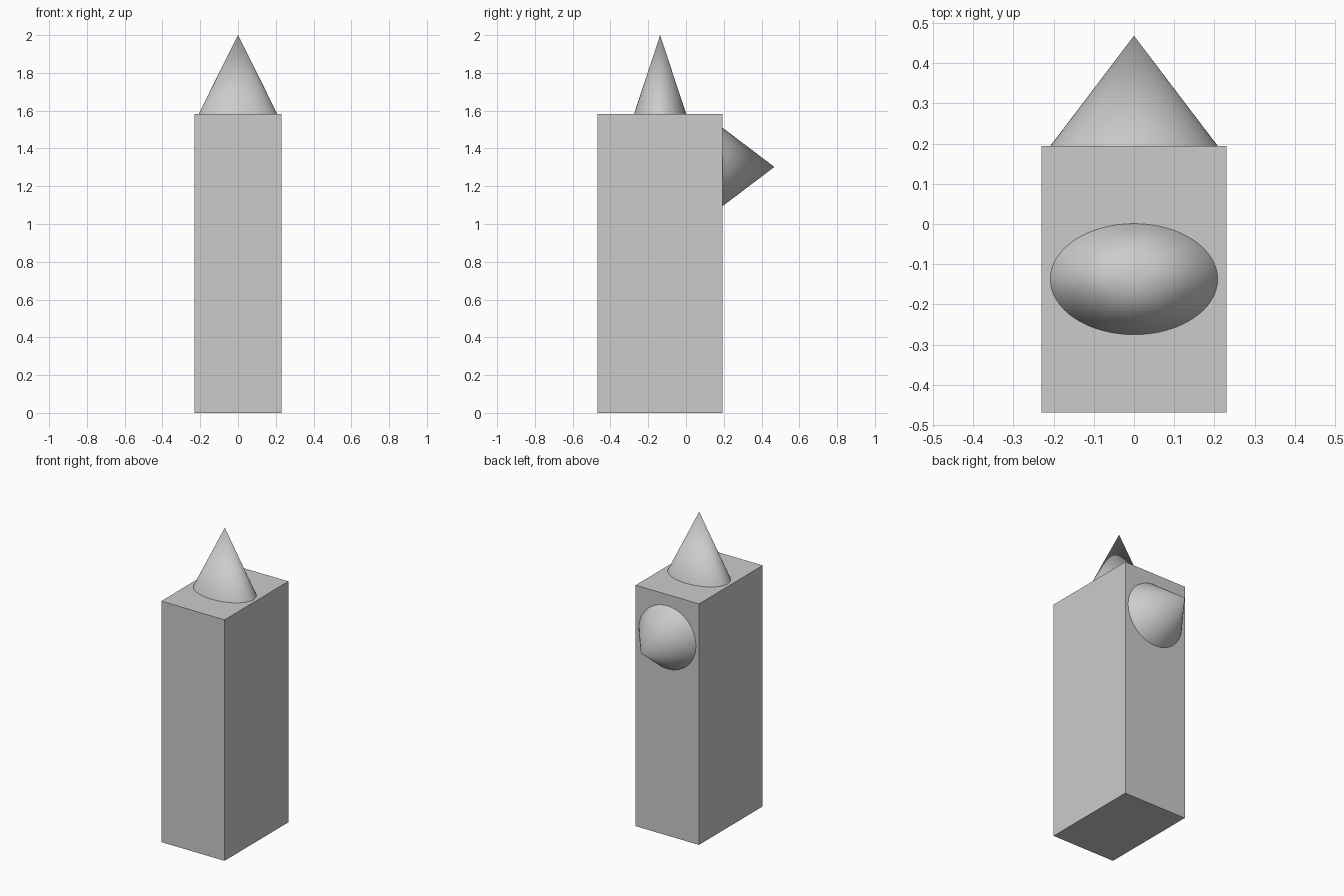
import bpy
from math import radians

if "Cube" in bpy.data.objects:
    bpy.data.objects.remove(bpy.data.objects["Cube"])

# Main dimensions
HALF_X = 0.23
FRONT_Y, BACK_Y = -0.468, 0.194
TOP_Z = 1.583
MID_Y = (FRONT_Y + BACK_Y) / 2


def apply_transforms():
    bpy.ops.object.transform_apply(location=False, rotation=True, scale=True)


def cone(name, centre, radii, height, tilt=0.0):
    """Smooth cone whose base is centred on the given point."""
    bpy.ops.mesh.primitive_cone_add(vertices=64, radius1=1, radius2=0, depth=1,
                                    location=(0, 0, 0.5))
    obj = bpy.context.object
    obj.name = name
    # Move the origin to the base, so placing and tilting use the base centre
    bpy.ops.object.transform_apply(location=True, rotation=False, scale=False)
    obj.scale = (radii[0], radii[1], height)
    obj.rotation_euler.x = tilt
    obj.location = centre
    apply_transforms()
    bpy.ops.object.shade_smooth_by_angle(angle=radians(40))
    return obj


# Tall rectangular body
bpy.ops.mesh.primitive_cube_add(size=1, location=(0, MID_Y, TOP_Z / 2))
body = bpy.context.object
body.name = "body"
body.scale = (2 * HALF_X, BACK_Y - FRONT_Y, TOP_Z)
apply_transforms()

# Oval cone on the top
cone("top_cone", (0, MID_Y, TOP_Z), (0.208, 0.138), 2.0 - TOP_Z)

# Round cone pointing out of the back
cone("back_cone", (0, BACK_Y, 1.302), (0.208, 0.207), 0.468 - BACK_Y,
     tilt=radians(-90))
